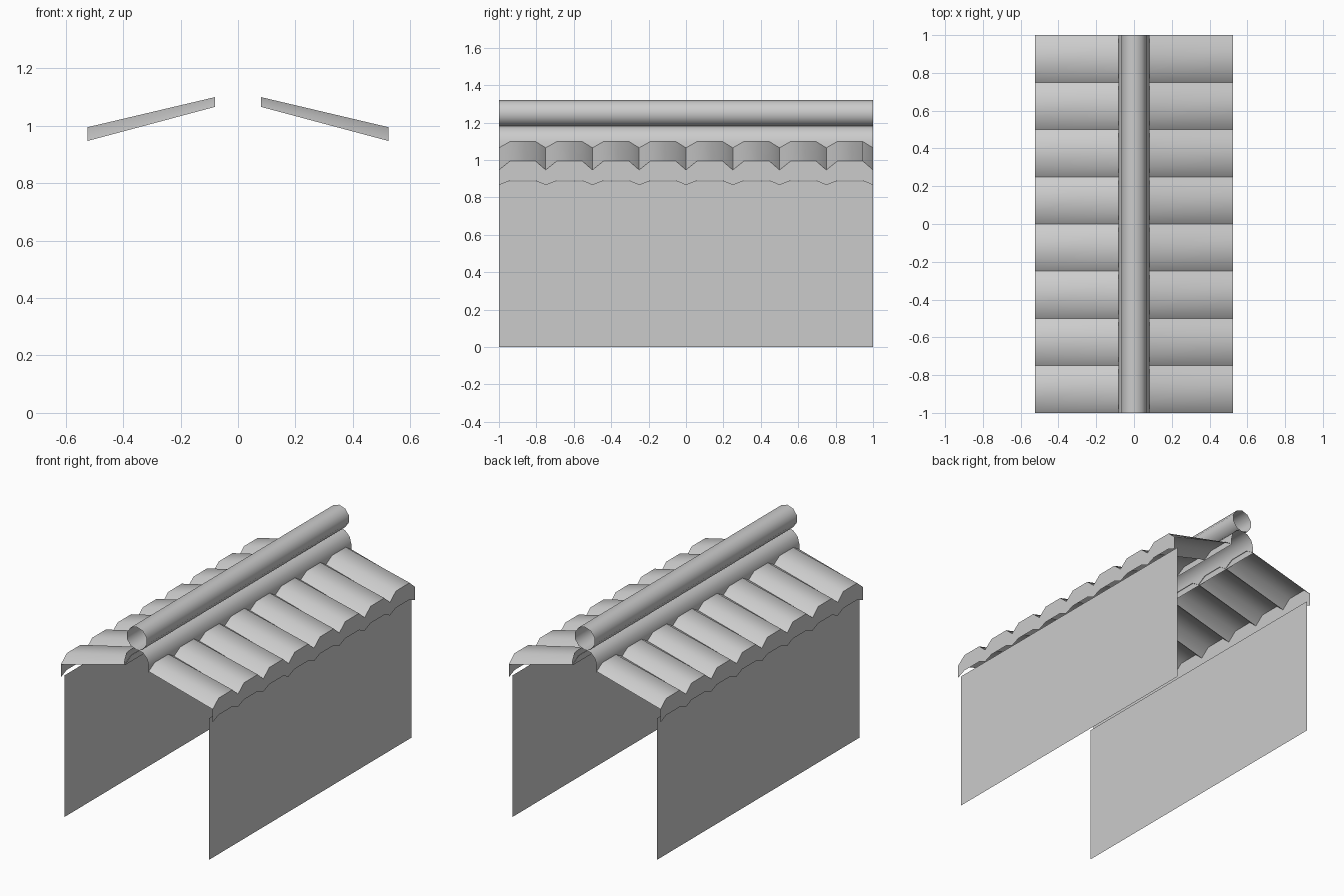
import bpy, math

if "Cube" in bpy.data.objects:
    bpy.data.objects.remove(bpy.data.objects["Cube"])

def grid_object(name, rows, smooth=True, closed=False):
    """Skin a surface between successive rows of points."""
    n = len(rows[0])
    verts = [p for r in rows for p in r]
    faces = []
    for i in range(len(rows) - 1):
        for j in range(n if closed else n - 1):
            k = (j + 1) % n
            faces.append((i * n + j, i * n + k, (i + 1) * n + k, (i + 1) * n + j))
    me = bpy.data.meshes.new(name)
    me.from_pydata(verts, [], faces)
    ob = bpy.data.objects.new(name, me)
    bpy.context.collection.objects.link(ob)
    bpy.ops.object.select_all(action='DESELECT')
    ob.select_set(True)
    bpy.context.view_layer.objects.active = ob
    if smooth:
        bpy.ops.object.shade_smooth_by_angle(angle=math.radians(45))
    return ob

# corrugation profile along y: (position, height fraction), eight tiles
PITCH = 0.25
wave = []
for k in range(8):
    y = -1 + k * PITCH
    wave += [(y, 0), (y + 0.06, 1), (y + 0.195, 1)]
wave.append((1, 0))

def wave_row(x, low, high):
    return [(x, y, low + (high - low) * h) for y, h in wave]

for s, side in ((1, "right"), (-1, "left")):
    ridge = wave_row(s * 0.08, 1.066, 1.10)
    eave = wave_row(s * 0.525, 0.947, 0.995)
    drip = wave_row(s * 0.525, 0.866, 0.89)
    order = 1 if s > 0 else -1
    # sloping tiles
    grid_object("roof_tiles_" + side, [ridge, eave][::order])
    # vertical eave trim hanging from the tiles
    grid_object("eave_trim_" + side, [eave, drip][::order], smooth=False)
    # plain wall
    x = s * 0.5
    grid_object("wall_" + side,
                [[(x, -1, 0.885), (x, 1, 0.885)], [(x, -1, 0), (x, 1, 0)]][::order],
                smooth=False)

# lower ridge cap: open arch with short legs
arc = [(0.083, 1.06)]
arc += [(0.083 * math.cos(a), 1.10 + 0.083 * math.sin(a))
        for a in (math.pi * i / 6 for i in range(7))]
arc.append((-0.083, 1.06))
grid_object("lower_ridge_cap", [[(x, y, z) for x, z in arc] for y in (1, -1)])

# upper ridge pipe: open tube
N = 10
ring = [(0.07 * math.cos(2 * math.pi * (i + 0.5) / N), 1.25 + 0.0715 * math.sin(2 * math.pi * (i + 0.5) / N))
        for i in range(N)]
grid_object("upper_ridge_pipe", [[(x, y, z) for x, z in ring] for y in (1, -1)], closed=True)
